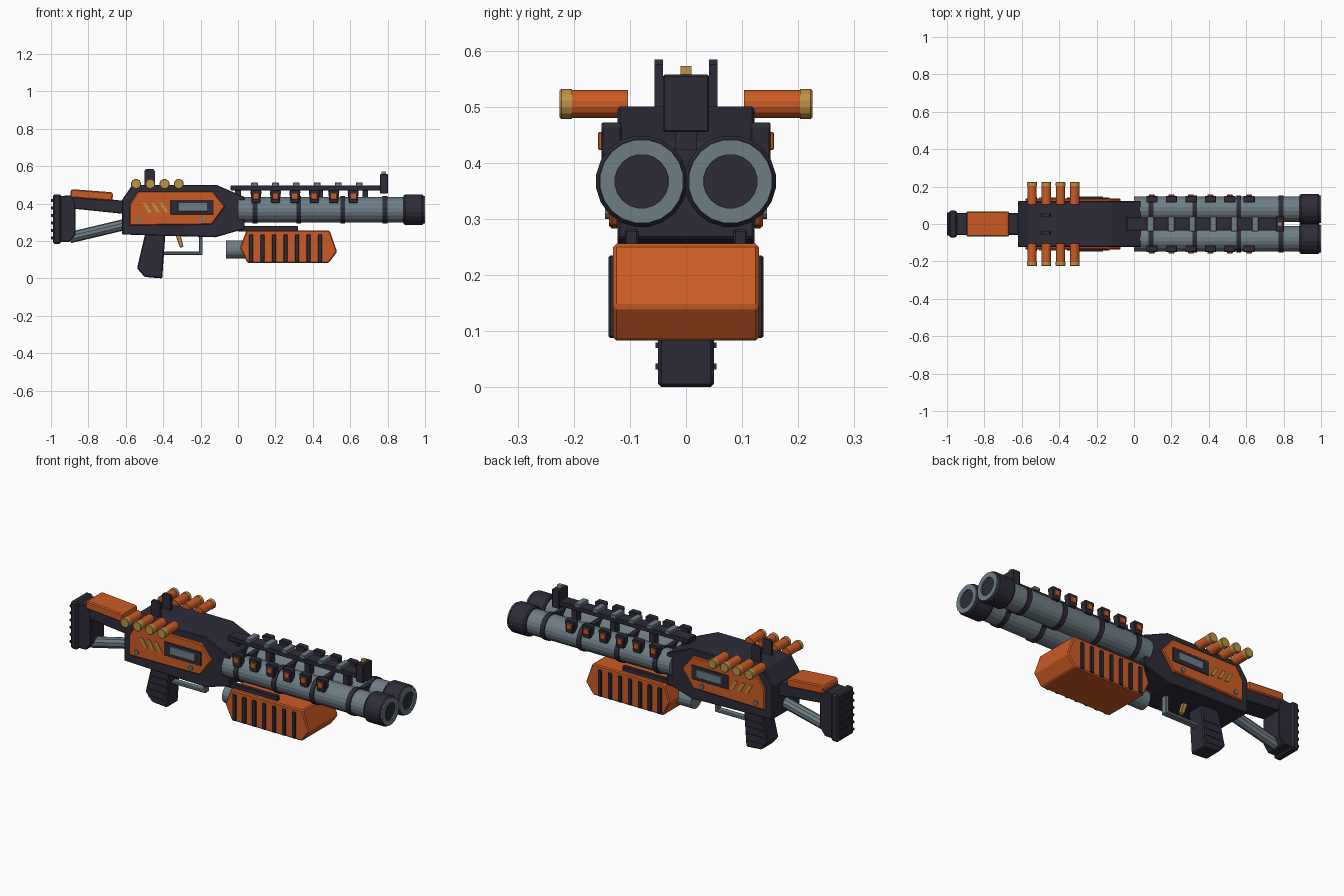
import bpy, bmesh, math
from mathutils import Vector


def material(name, rgb):
    m = bpy.data.materials.new(name)
    m.diffuse_color = (*rgb, 1)
    return m


DARK = material("dark metal", (0.027, 0.025, 0.040))
ORANGE = material("orange shell", (0.60, 0.105, 0.018))
GRAY = material("gray steel", (0.155, 0.205, 0.235))
BRASS = material("brass", (0.50, 0.29, 0.06))


def finish(name, bm, mats, bevel=0.0, smooth=False):
    bmesh.ops.recalc_face_normals(bm, faces=bm.faces)
    me = bpy.data.meshes.new(name)
    bm.to_mesh(me)
    bm.free()
    for m in mats:
        me.materials.append(m)
    ob = bpy.data.objects.new(name, me)
    bpy.context.collection.objects.link(ob)
    if bevel:
        b = ob.modifiers.new("bevel", "BEVEL")
        b.width, b.segments, b.limit_method = bevel, 1, "ANGLE"
    if smooth:
        bpy.ops.object.select_all(action="DESELECT")
        ob.select_set(True)
        bpy.context.view_layer.objects.active = ob
        bpy.ops.object.shade_smooth_by_angle(angle=math.radians(25))
    return ob


def prism(name, pts, y0, y1, mat, bevel=0.0):
    """Side outline (x, z) extruded from y0 to y1."""
    bm = bmesh.new()
    f = bm.faces.new([bm.verts.new((x, y0, z)) for x, z in pts])
    r = bmesh.ops.extrude_face_region(bm, geom=[f])
    vs = [v for v in r["geom"] if isinstance(v, bmesh.types.BMVert)]
    bmesh.ops.translate(bm, verts=vs, vec=(0, y1 - y0, 0))
    return finish(name, bm, [mat], bevel)


def box(name, x, y, z, mat, bevel=0.0):
    pts = [(x[0], z[0]), (x[1], z[0]), (x[1], z[1]), (x[0], z[1])]
    return prism(name, pts, y[0], y[1], mat, bevel)


def lathe(name, a, b, rings, mat, n=20, smooth=False):
    """Rings (distance, radius) around the axis from a to b; end rings are capped."""
    a, d = Vector(a), (Vector(b) - Vector(a)).normalized()
    u = d.cross(Vector((0, 0, 1))).normalized()
    w = d.cross(u)
    bm = bmesh.new()
    loops = []
    for t, r in rings:
        loops.append([bm.verts.new(a + d * t + r * (math.cos(k) * u + math.sin(k) * w))
                      for k in (math.tau * (i + 0.5) / n for i in range(n))])
    for p, q in zip(loops, loops[1:]):
        for i in range(n):
            bm.faces.new((p[i], p[(i + 1) % n], q[(i + 1) % n], q[i]))
    bm.faces.new(loops[0])
    bm.faces.new(loops[-1])
    return finish(name, bm, [mat], 0, smooth)


def rod(name, a, b, r, mat, n=16):
    return lathe(name, a, b, [(0, r), ((Vector(b) - Vector(a)).length, r)], mat, n)


# Receiver body
prism("receiver", [(-0.62, 0.235), (-0.12, 0.22), (0.035, 0.265), (0.035, 0.435),
                   (-0.115, 0.5), (-0.565, 0.5), (-0.62, 0.42)], -0.122, 0.122, DARK, 0.004)

# Barrels, muzzle sleeves and rear collar
for s in (-1, 1):
    y = 0.079 * s
    lathe("barrel", (0, y, 0.367), (1, y, 0.367),
          [(0, 0.068), (0.96, 0.068), (0.97, 0.075), (1.0, 0.075), (1.0, 0.048), (0.95, 0.046)],
          GRAY, 20)
    rod("bore", (0.94, y, 0.367), (0.962, y, 0.367), 0.0465, DARK, 20)
    lathe("muzzle_sleeve", (0.885, y, 0.367), (1, y, 0.367),
          [(0, 0.076), (0.008, 0.082), (0.1, 0.082), (0.108, 0.076)], DARK, 20)
    for x in (0.09, 0.325, 0.56, 0.785):
        rod("barrel_band", (x - 0.013, y, 0.367), (x + 0.013, y, 0.367), 0.074, DARK, 20)
for x in (0.09, 0.325, 0.56, 0.785):
    box("band_bridge", (x - 0.013, x + 0.013), (-0.05, 0.05), (0.34, 0.425), DARK)

# Top rail with teeth, front sight and bead
box("top_rail", (-0.04, 0.80), (-0.035, 0.035), (0.47, 0.496), DARK, 0.003)
for x in (0.0, 0.2, 0.44, 0.68):
    box("rail_support", (x - 0.015, x + 0.015), (-0.02, 0.02), (0.40, 0.472), DARK)
for i in range(6):
    x = 0.088 + 0.112 * i
    box("rail_tooth", (x - 0.018, x + 0.018), (-0.04, 0.04), (0.492, 0.513), GRAY, 0.003)
box("front_sight", (0.758, 0.802), (-0.041, 0.041), (0.455, 0.557), DARK, 0.003)
box("sight_bead", (0.768, 0.79), (-0.01, 0.01), (0.555, 0.573), BRASS)

# Side pieces, repeated on both sides
for s in (-1, 1):
    # Rear sight post
    prism("rear_sight_post", [(-0.5, 0.49), (-0.445, 0.49), (-0.445, 0.575), (-0.453, 0.584),
                              (-0.492, 0.584), (-0.5, 0.575)], s * 0.041, s * 0.056, DARK)
    # Orange side panel
    prism("side_panel", [(-0.58, 0.283), (-0.14, 0.288), (-0.07, 0.385), (-0.135, 0.466),
                         (-0.535, 0.466), (-0.58, 0.395)], s * 0.118, s * 0.137, ORANGE, 0.005)
    # Ejection window
    box("window_frame", (-0.36, -0.13), (s * 0.13, s * 0.141), (0.342, 0.42), DARK, 0.002)
    box("window_plate", (-0.32, -0.165), (s * 0.138, s * 0.146), (0.359, 0.404), GRAY, 0.002)
    # Brass slashes
    for i in range(3):
        x = -0.487 + 0.045 * i
        prism("brass_slash", [(x + 0.008, 0.352), (x + 0.026, 0.352), (x - 0.004, 0.402),
                              (x - 0.022, 0.402)], s * 0.134, s * 0.142, BRASS)
    # Panel screws
    for x in (-0.53, -0.195):
        rod("panel_screw", (x, s * 0.13, 0.313), (x, s * 0.144, 0.313), 0.013, GRAY, 10)
    # Spare cartridges
    for i in range(4):
        x = -0.545 + 0.076 * i
        rod("cartridge_body", (x, s * 0.103, 0.505), (x, s * 0.208, 0.505), 0.025, ORANGE, 14)
        lathe("cartridge_cap", (x, s * 0.203, 0.505), (x, s * 0.3, 0.505),
              [(0, 0.027), (0.019, 0.027), (0.022, 0.024)], BRASS, 14)
    # Barrel side clips
    for i in range(6):
        x = 0.096 + 0.104 * i
        prism("clip_base", [(x - 0.022, 0.402), (x + 0.022, 0.402), (x + 0.03, 0.466),
                            (x + 0.024, 0.472), (x - 0.024, 0.472), (x - 0.03, 0.466)],
              s * 0.115, s * 0.151, DARK, 0.003)
        box("clip_insert", (x - 0.016, x + 0.016), (s * 0.14, s * 0.157), (0.423, 0.455),
            ORANGE, 0.002)
    # Action bar above the fore-end
    box("action_bar", (-0.0, 0.32), (s * 0.085, s * 0.109), (0.25, 0.281), DARK, 0.003)
    # Fore-end grip slats
    for i in range(7):
        x = 0.07 + 0.0615 * i
        box("foreend_slat", (x - 0.011, x + 0.011), (s * 0.12, s * 0.138), (0.088, 0.235),
            DARK, 0.003)
    # Hand grip ridges
    for i in range(4):
        z = 0.037 + 0.038 * i
        x = -0.472 + 0.006 * i
        prism("grip_ridge", [(x - 0.045, z - 0.005), (x + 0.05, z - 0.005), (x + 0.05, z + 0.005),
                             (x - 0.045, z + 0.005)], s * 0.045, s * 0.054, DARK)

# Fore-end and feed tube
prism("foreend", [(0.01, 0.165), (0.05, 0.083), (0.485, 0.083), (0.53, 0.143),
                  (0.49, 0.256), (0.045, 0.256)], -0.13, 0.13, ORANGE, 0.006)
rod("feed_tube", (-0.065, 0, 0.155), (0.1, 0, 0.155), 0.05, GRAY, 16)

# Trigger, guard and hand grip
box("guard_bar", (-0.41, -0.19), (-0.018, 0.018), (0.126, 0.143), GRAY, 0.004)
box("guard_post", (-0.208, -0.189), (-0.018, 0.018), (0.126, 0.24), GRAY, 0.004)
prism("trigger", [(-0.335, 0.235), (-0.308, 0.235), (-0.291, 0.17), (-0.31, 0.163)],
      -0.012, 0.012, BRASS, 0.003)
prism("hand_grip", [(-0.495, 0.245), (-0.54, 0.055), (-0.5, 0.008), (-0.405, 0.0),
                    (-0.388, 0.245)], -0.05, 0.05, DARK, 0.006)

# Shoulder stock
prism("stock_arm", [(-0.91, 0.445), (-0.61, 0.415), (-0.61, 0.345), (-0.90, 0.375)],
      -0.058, 0.058, DARK, 0.004)
prism("cheek_rest", [(-0.897, 0.432), (-0.672, 0.414), (-0.668, 0.452), (-0.675, 0.461),
                     (-0.885, 0.477), (-0.895, 0.471)], -0.068, 0.068, ORANGE, 0.006)
rod("stock_strut", (-0.90, 0, 0.218), (-0.61, 0, 0.287), 0.03, GRAY, 10)
prism("butt_plate", [(-0.955, 0.195), (-0.90, 0.195), (-0.87, 0.235), (-0.87, 0.395),
                     (-0.89, 0.445), (-0.955, 0.44)], -0.06, 0.06, DARK, 0.004)
box("butt_pad", (-0.99, -0.946), (-0.072, 0.072), (0.185, 0.45), DARK, 0.009)
for i in range(6):
    z = 0.217 + 0.04 * i
    box("pad_ridge", (-1.0, -0.985), (-0.062, 0.062), (z - 0.008, z + 0.008), DARK, 0.003)
